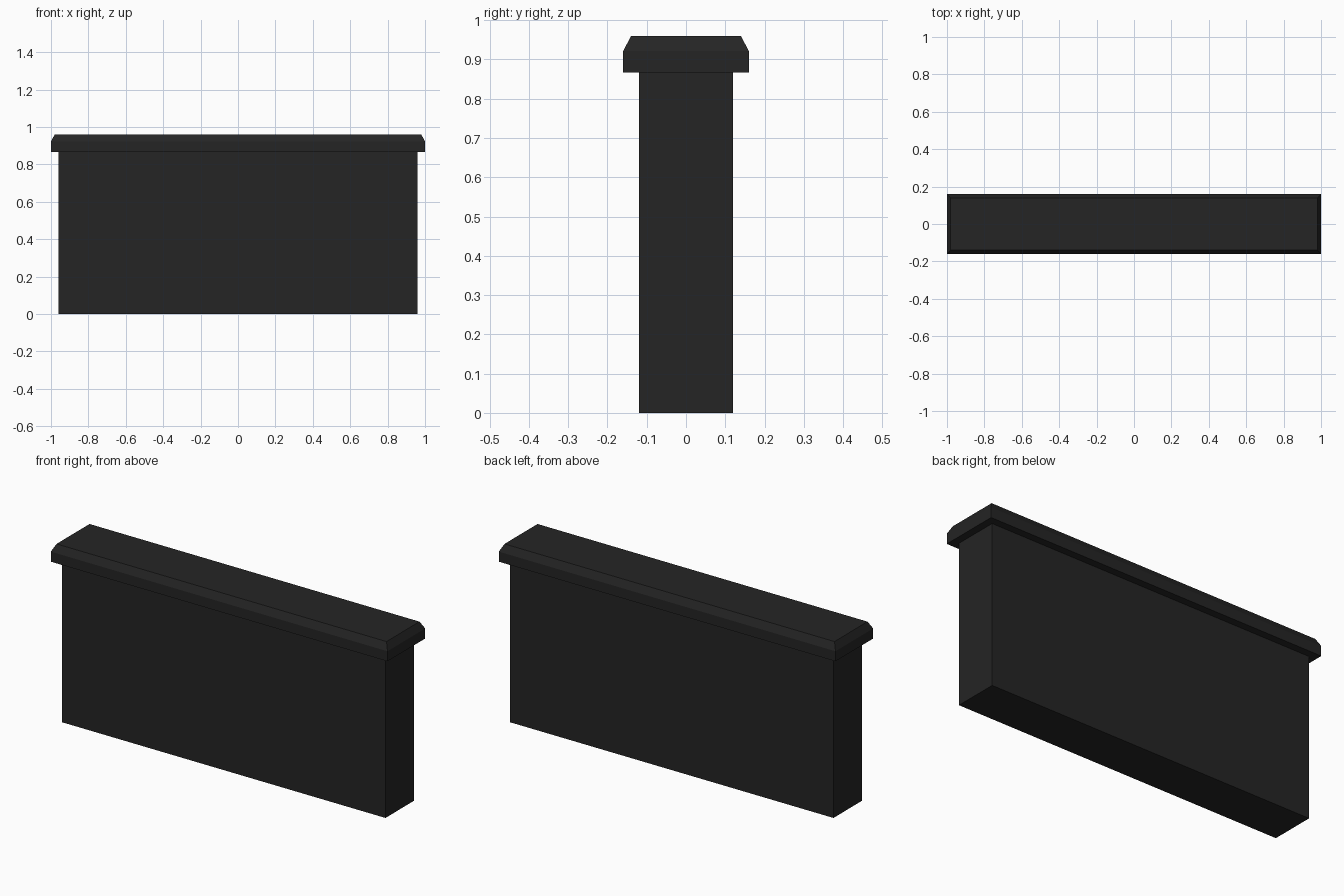
import bpy, bmesh

if "Cube" in bpy.data.objects:
    bpy.data.objects.remove(bpy.data.objects["Cube"])

charcoal = bpy.data.materials.new("charcoal")
charcoal.diffuse_color = (0.018, 0.018, 0.018, 1)
charcoal.use_nodes = True
charcoal.node_tree.nodes["Principled BSDF"].inputs["Base Color"].default_value = charcoal.diffuse_color


def stacked_block(name, sections):
    """Closed block through rectangular sections (half_x, half_y, z)."""
    bm = bmesh.new()
    rings = [[bm.verts.new((sx * hx, sy * hy, z))
              for sx, sy in ((-1, -1), (1, -1), (1, 1), (-1, 1))]
             for hx, hy, z in sections]
    bm.faces.new(rings[0][::-1])
    bm.faces.new(rings[-1])
    for low, high in zip(rings, rings[1:]):
        for i in range(4):
            j = (i + 1) % 4
            bm.faces.new((low[i], low[j], high[j], high[i]))
    mesh = bpy.data.meshes.new(name)
    bm.to_mesh(mesh)
    bm.free()
    mesh.materials.append(charcoal)
    obj = bpy.data.objects.new(name, mesh)
    bpy.context.collection.objects.link(obj)
    return obj


# Wall slab
stacked_block("wall_body", [(0.96, 0.12, 0), (0.96, 0.12, 0.867)])

# Overhanging coping with a sloped upper edge
stacked_block("wall_cap", [(1.0, 0.16, 0.867), (1.0, 0.16, 0.921), (0.98, 0.14, 0.96)])
